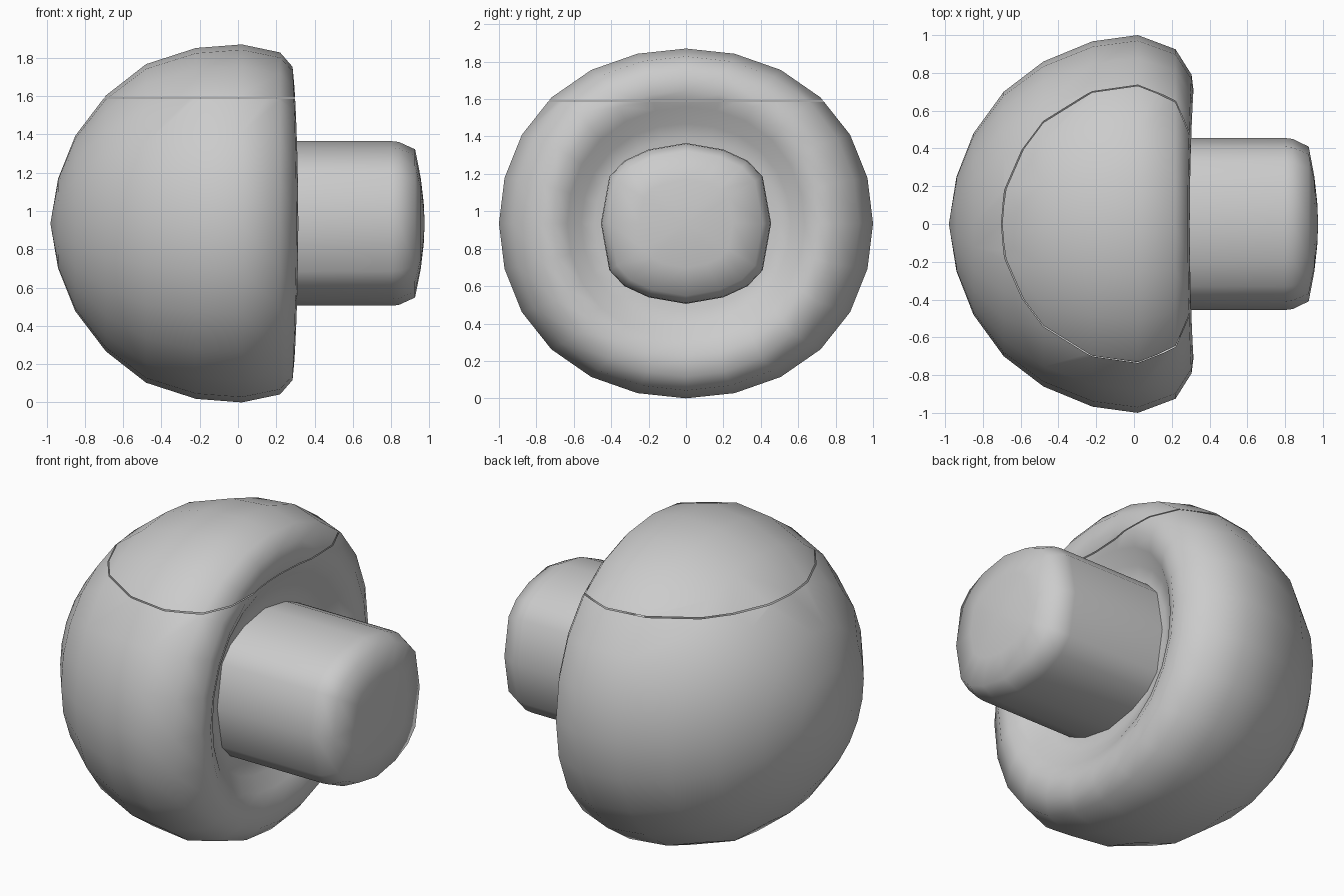
import bpy, bmesh, math

if "Cube" in bpy.data.objects:
    bpy.data.objects.remove(bpy.data.objects["Cube"])

CZ = 0.935  # height of the shared axis


def loft(name, rings, start=None, end=None, seam=None):
    """Skin a list of closed rings, optionally closing the ends to a pole."""
    bm = bmesh.new()
    loops = [[bm.verts.new(p) for p in ring] for ring in rings]
    n = len(loops[0])
    for a, b in zip(loops, loops[1:]):
        for i in range(n):
            j = (i + 1) % n
            bm.faces.new((a[i], a[j], b[j], b[i]))
    for pole, ring in ((start, loops[0]), (end, loops[-1])):
        if pole:
            v = bm.verts.new(pole)
            for i in range(n):
                bm.faces.new((v, ring[i], ring[(i + 1) % n]))
    bmesh.ops.recalc_face_normals(bm, faces=bm.faces)
    normals = None
    if seam:
        # hairline slot: cut twice, keep the smooth normals, drop the strip
        for z in seam:
            geom = bm.verts[:] + bm.edges[:] + bm.faces[:]
            bmesh.ops.bisect_plane(bm, geom=geom, dist=0.0005,
                                   plane_co=(0, 0, z), plane_no=(0, 0, 1))
        bm.normal_update()
        normals = [v.normal.copy() for v in bm.verts]
        strip = [f for f in bm.faces
                 if seam[0] < f.calc_center_median().z < seam[1]]
        bmesh.ops.delete(bm, geom=strip, context='FACES_ONLY')
    for f in bm.faces:
        f.smooth = True
    me = bpy.data.meshes.new(name)
    bm.to_mesh(me)
    bm.free()
    if normals and len(normals) == len(me.vertices):
        me.normals_split_custom_set_from_vertices(normals)
    ob = bpy.data.objects.new(name, me)
    bpy.context.collection.objects.link(ob)
    return ob


# Cap: domed shell with rolled rim and shallow recess (x, radius in y, radius in z)
cap_profile = [(-0.94, 0.25, 0.25), (-0.85, 0.48, 0.49), (-0.69, 0.70, 0.715),
               (-0.48, 0.86, 0.89), (-0.22, 0.967, 0.98), (0.02, 1.0, 1.0),
               (0.22, 0.925, 0.955), (0.285, 0.79, 0.875), (0.295, 0.71, 0.76),
               (0.255, 0.635, 0.665), (0.205, 0.56, 0.57), (0.18, 0.49, 0.49),
               (0.18, 0.38, 0.38)]


def cap_ring(x, ry, rz):
    ring = []
    for i in range(24):
        a = math.tau * i / 24
        # the rim reaches further out at the sides; diagonals are a bit fuller
        dx = 0.02 * math.cos(a) ** 2 if x > 0.25 else 0
        k = 1 + 0.018 * math.sin(2 * a) ** 2
        ring.append((x + dx, k * ry * math.cos(a), CZ + k * rz * CZ * math.sin(a)))
    return ring


loft("cap", [cap_ring(*p) for p in cap_profile],
     start=(-0.98, 0, CZ), end=(0.18, 0, CZ), seam=(1.588, 1.593))

# Stem: rounded-square section, mirrored from one quarter (y, z)
quarter = [(0.455, 0), (0.41, 0.25), (0.33, 0.335), (0.20, 0.395)]
half = quarter + [(0, 0.43)] + [(-y, z) for y, z in reversed(quarter[1:])]
section = half + [(-y, -z) for y, z in half]


def stem_ring(x, s):
    return [(x, y * s, CZ + z * s) for y, z in section]


stem_profile = [(0.12, 1), (0.18, 1), (0.80, 1), (0.84, 0.99),
                (0.925, 0.9), (0.955, 0.55), (0.97, 0.25)]
loft("stem", [stem_ring(x, s) for x, s in stem_profile], end=(0.975, 0, CZ))
